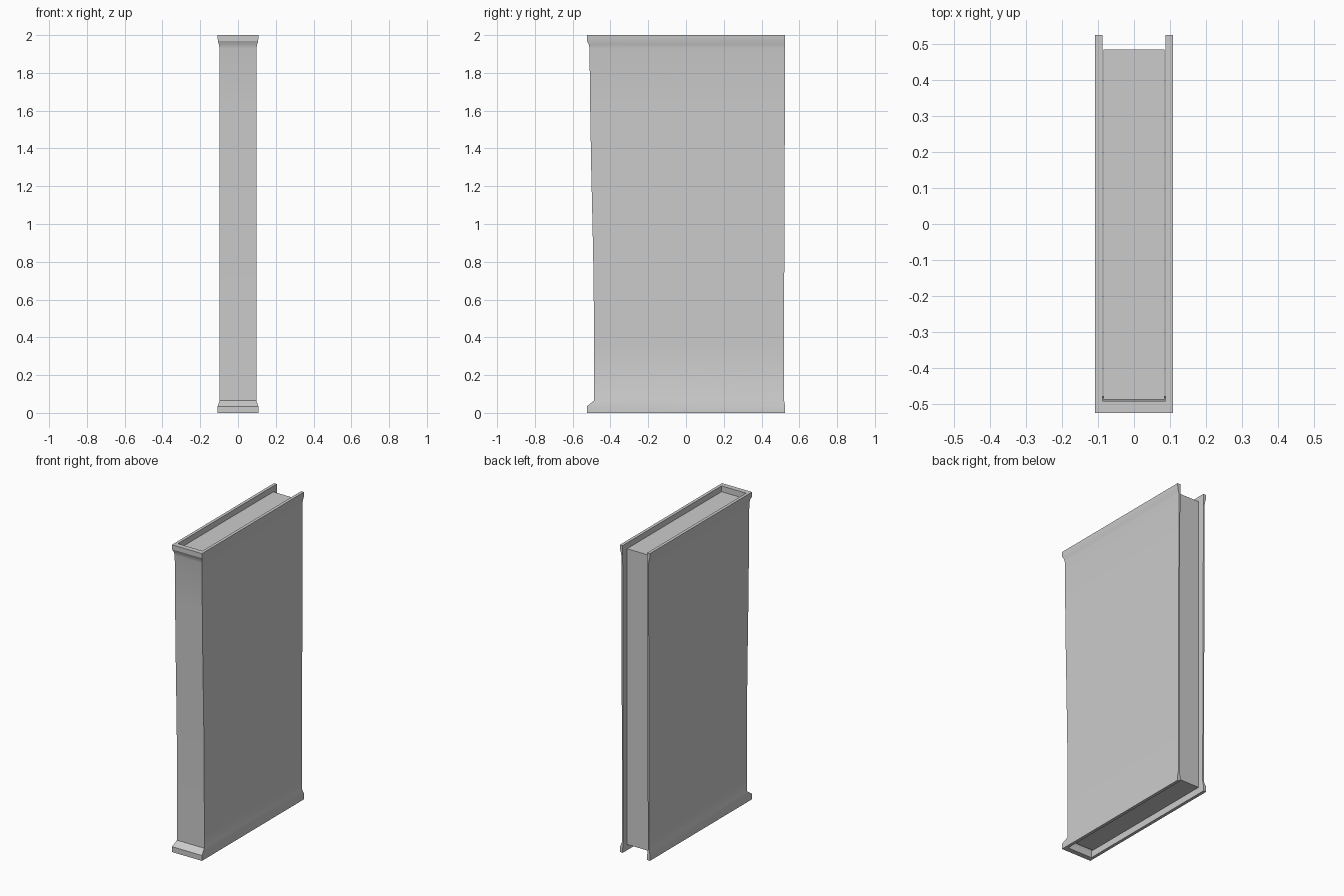
import bpy, bmesh, math

if "Cube" in bpy.data.objects:
    bpy.data.objects.remove(bpy.data.objects["Cube"])


def loft(name, rings, angle=25):
    """Skin a stack of equal-sized closed rings and cap both ends."""
    bm = bmesh.new()
    loops = [[bm.verts.new(p) for p in ring] for ring in rings]
    n = len(loops[0])
    for a, b in zip(loops, loops[1:]):
        for i in range(n):
            j = (i + 1) % n
            bm.faces.new((a[i], a[j], b[j], b[i]))
    bm.faces.new(loops[0][::-1])
    bm.faces.new(loops[-1])
    bmesh.ops.recalc_face_normals(bm, faces=bm.faces[:])
    mesh = bpy.data.meshes.new(name)
    bm.to_mesh(mesh)
    bm.free()
    obj = bpy.data.objects.new(name, mesh)
    bpy.context.collection.objects.link(obj)
    bpy.context.view_layer.objects.active = obj
    obj.select_set(True)
    bpy.ops.object.shade_smooth_by_angle(angle=math.radians(angle))
    obj.select_set(False)
    return obj


# cover: U-shaped section, flared at head and tail, spine leaning slightly
# each level: height, outer half width, spine front y, rear edge y
INNER = 0.088
levels = [
    (0.0, 0.108, -0.525, 0.525), (0.035, 0.108, -0.525, 0.525),
    (0.065, 0.098, -0.487, 0.519), (0.35, 0.098, -0.487, 0.519),
    (0.70, 0.098, -0.489, 0.520), (1.00, 0.098, -0.495, 0.521),
    (1.30, 0.098, -0.502, 0.522), (1.60, 0.098, -0.507, 0.524),
    (1.93, 0.098, -0.511, 0.525), (1.95, 0.101, -0.515, 0.525),
    (1.97, 0.107, -0.525, 0.525), (2.0, 0.108, -0.525, 0.525),
]
rings = []
for z, w, front, rear in levels:
    inside = max(-0.492, front + 0.009)
    half = [(w, front), (w, rear), (INNER, rear), (INNER, inside)]
    outline = half + [(-x, y) for x, y in reversed(half)]
    rings.append([(x, y, z) for x, y in outline])
loft("cover", rings)

# page block: recessed at head, tail and fore edge
pages = []
for z, front in ((0.04, -0.476), (1.0, -0.484), (1.965, -0.487)):
    pages.append([(-0.085, front, z), (0.085, front, z),
                  (0.085, 0.485, z), (-0.085, 0.485, z)])
loft("page_block", pages)
